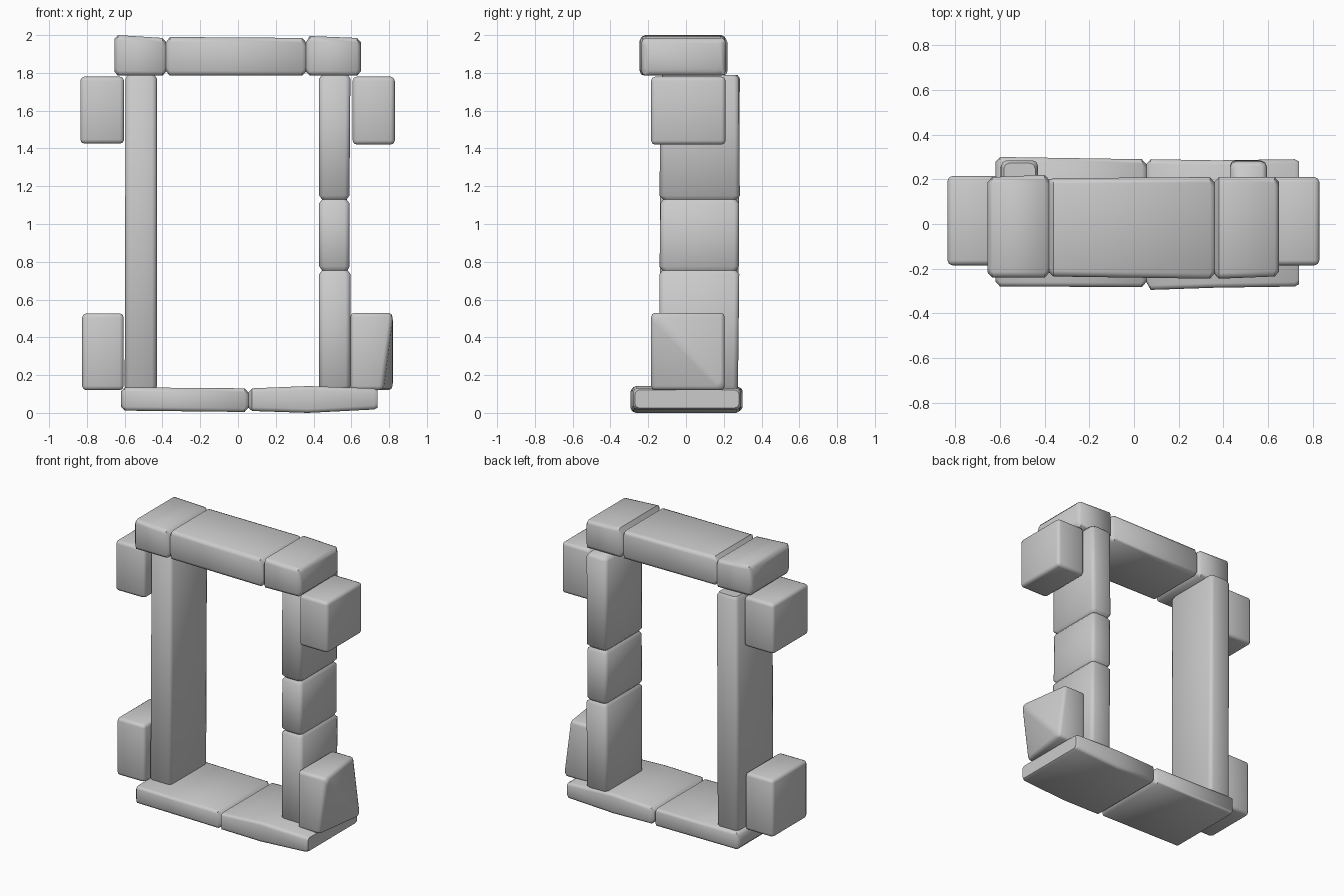
import bpy, bmesh
from math import sin, cos, pi

if "Cube" in bpy.data.objects:
    bpy.data.objects.remove(bpy.data.objects["Cube"])


def finish(name, bm):
    bmesh.ops.recalc_face_normals(bm, faces=bm.faces)
    me = bpy.data.meshes.new(name)
    bm.to_mesh(me)
    bm.free()
    ob = bpy.data.objects.new(name, me)
    bpy.context.collection.objects.link(ob)
    bpy.context.view_layer.objects.active = ob
    bpy.ops.object.select_all(action='DESELECT')
    ob.select_set(True)
    bpy.ops.object.shade_smooth_by_angle(angle=0.9)
    return ob


def rounded_rect(a0, a1, b0, b1, r):
    pts = []
    for i, (ca, cb) in enumerate(((a1 - r, b1 - r), (a0 + r, b1 - r),
                                  (a0 + r, b0 + r), (a1 - r, b0 + r))):
        for k in range(3):
            t = (i + k / 2) * pi / 2
            pts.append((ca + r * cos(t), cb + r * sin(t)))
    return pts


def beam(name, axis, rings, r=0.025):
    """Stone beam; each ring is (position, a0, a1, b0, b1) across the axis."""
    bm = bmesh.new()
    loops = []
    for t, *rect in rings:
        pts = rounded_rect(*rect, r)
        loops.append([bm.verts.new((t, a, b) if axis == 'x' else (a, b, t)) for a, b in pts])
    for p, q in zip(loops, loops[1:]):
        n = len(p)
        for i in range(n):
            bm.faces.new((p[i], p[(i + 1) % n], q[(i + 1) % n], q[i]))
    bm.faces.new(loops[0])
    bm.faces.new(loops[-1])
    return finish(name, bm)


def rings_from(stones, rim=0.02, dent=0.022):
    """Rings for a row of worn stones: each stone is (start, end, rect at start, rect at end)."""
    rings = []
    for s, e, ra, rb in stones:
        shrink = lambda q: (q[0] + dent, q[1] - dent, q[2] + dent, q[3] - dent)
        if not rings:
            rings.append((s, *shrink(ra)))
        rings += [(s + rim, *ra), (e - rim, *rb), (e, *shrink(rb))]
    return rings


def block(name, lo, hi, shifts=None, bevel=0.022):
    """Corner block; shifts move single corners, keyed by their (x, y, z) signs."""
    bm = bmesh.new()
    bmesh.ops.create_cube(bm, size=2)
    for v in bm.verts:
        key = tuple(1 if c > 0 else -1 for c in v.co)
        d = (shifts or {}).get(key, (0, 0, 0))
        for i in range(3):
            v.co[i] = (hi[i] if key[i] > 0 else lo[i]) + d[i]
    if shifts:
        # split the skewed outer face along its raised diagonal
        def vert(key):
            return min(bm.verts, key=lambda v: sum(
                (v.co[i] - (hi[i] if key[i] > 0 else lo[i])) ** 2 for i in range(3)))
        bmesh.ops.connect_verts(bm, verts=[vert((1, -1, 1)), vert((1, 1, -1))])
    bmesh.ops.bevel(bm, geom=bm.edges[:], offset=bevel, segments=2, profile=0.5, affect='EDGES')
    return finish(name, bm)


# lintel: three stones
beam("lintel", 'x', rings_from([
    (-0.655, -0.38, (-0.24, 0.21, 1.785, 2.0), (-0.24, 0.22, 1.785, 1.985)),
    (-0.38, 0.36, (-0.235, 0.205, 1.785, 1.99), (-0.245, 0.21, 1.785, 1.985)),
    (0.36, 0.65, (-0.245, 0.21, 1.785, 1.995), (-0.235, 0.21, 1.785, 1.985))]))

# left jamb: one long stone
beam("left_jamb", 'z', rings_from([
    (0.12, 1.79, (-0.60, -0.43, -0.14, 0.275), (-0.595, -0.43, -0.135, 0.285))], dent=0.012))

# right jamb: three stones
beam("right_jamb", 'z', rings_from([
    (0.12, 0.755, (0.43, 0.595, -0.14, 0.275), (0.43, 0.595, -0.14, 0.282)),
    (0.755, 1.13, (0.43, 0.59, -0.14, 0.28), (0.43, 0.59, -0.135, 0.28)),
    (1.13, 1.79, (0.43, 0.59, -0.14, 0.285), (0.43, 0.595, -0.135, 0.28))], dent=0.015))

# sill: two broad slabs with a worn joint
beam("sill", 'x', rings_from([
    (-0.62, 0.055, (-0.28, 0.30, 0.012, 0.135), (-0.282, 0.29, 0.005, 0.13)),
    (0.055, 0.39, (-0.295, 0.29, 0.01, 0.13), (-0.285, 0.285, 0.0, 0.142))])[:-1] +
    [(0.72, -0.28, 0.29, 0.018, 0.13), (0.738, -0.27, 0.28, 0.027, 0.12)], r=0.02)

# protruding corner blocks
block("upper_left_block", (-0.835, -0.185, 1.425), (-0.603, 0.215, 1.78))
block("upper_right_block", (0.607, -0.185, 1.42), (0.83, 0.21, 1.78))
block("lower_left_block", (-0.825, -0.185, 0.12), (-0.605, 0.205, 0.527))
block("lower_right_block", (0.595, -0.185, 0.12), (0.822, 0.205, 0.53),
      {(1, 1, 1): (-0.055, 0, 0), (1, -1, -1): (-0.055, 0, 0)})
